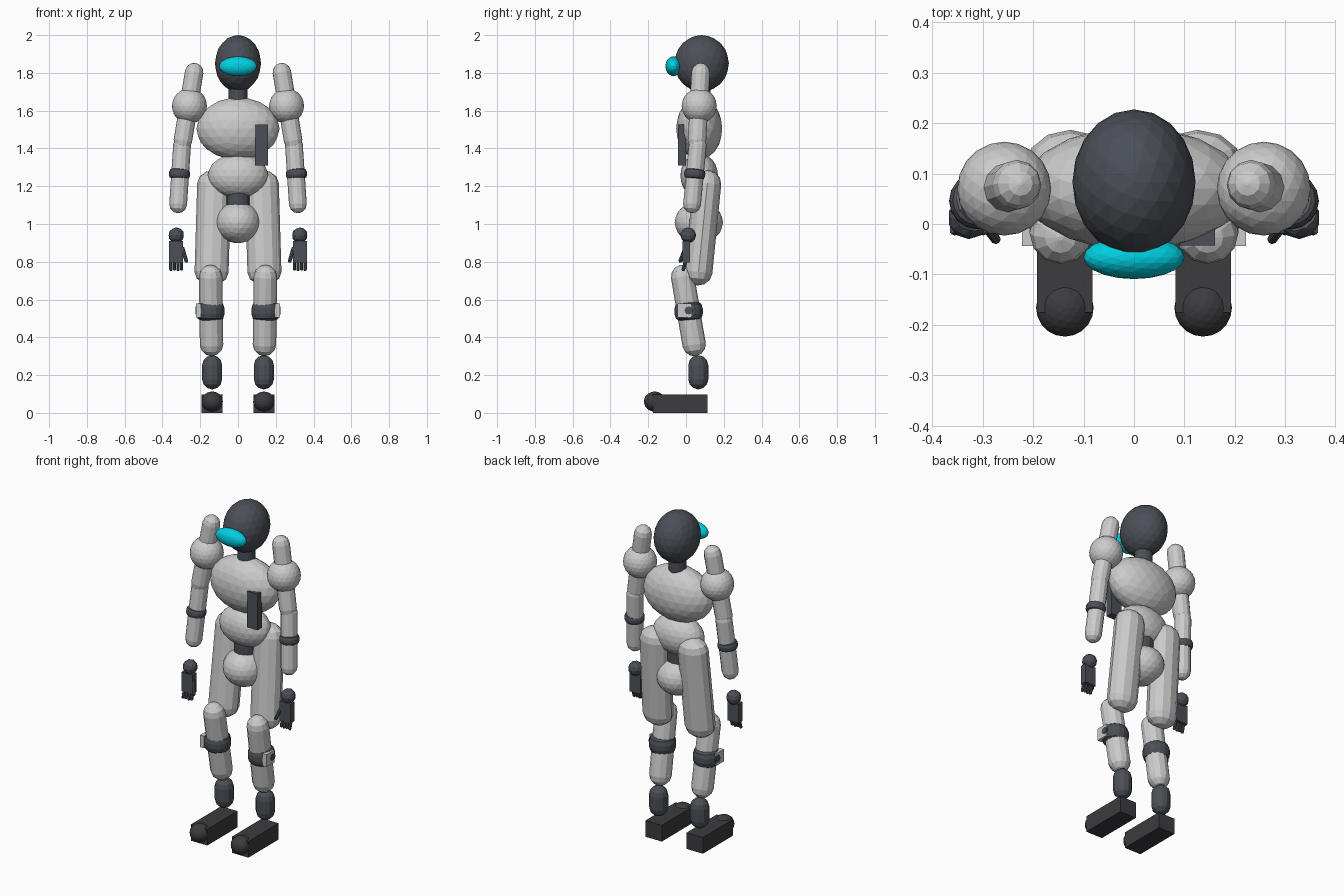
import bpy, bmesh, math
from mathutils import Vector, Matrix

if "Cube" in bpy.data.objects:
    bpy.data.objects.remove(bpy.data.objects["Cube"])


def mat(name, rgb):
    m = bpy.data.materials.new(name)
    m.diffuse_color = (*rgb, 1)
    m.use_nodes = True
    m.node_tree.nodes["Principled BSDF"].inputs["Base Color"].default_value = m.diffuse_color
    return m


LIGHT = mat("light_shell", (0.72, 0.72, 0.74))
DARK = mat("dark_joint", (0.07, 0.08, 0.095))
BLACK = mat("sole_black", (0.045, 0.045, 0.05))
CYAN = mat("visor_cyan", (0.0, 0.62, 0.75))


def finish(name, bm, m, matrix):
    bm.transform(matrix)
    bmesh.ops.recalc_face_normals(bm, faces=bm.faces)
    me = bpy.data.meshes.new(name)
    bm.to_mesh(me)
    bm.free()
    me.materials.append(m)
    ob = bpy.data.objects.new(name, me)
    bpy.context.collection.objects.link(ob)
    return ob


def ball(name, loc, radii, m, sub=3):
    bm = bmesh.new()
    bmesh.ops.create_icosphere(bm, subdivisions=sub, radius=1)
    return finish(name, bm, m, Matrix.LocRotScale(Vector(loc), None, Vector(radii)))


def box(name, lo, hi, m):
    lo, hi = Vector(lo), Vector(hi)
    bm = bmesh.new()
    bmesh.ops.create_cube(bm, size=1)
    return finish(name, bm, m, Matrix.LocRotScale((lo + hi) / 2, None, hi - lo))


def lathe(name, profile, m, matrix, n=12):
    # revolve (radius, height) points round z and cap both ends
    bm = bmesh.new()
    rings = [[bm.verts.new((r * math.cos(2 * math.pi * i / n), r * math.sin(2 * math.pi * i / n), z))
              for i in range(n)] for r, z in profile]
    for a, b in zip(rings, rings[1:]):
        for i in range(n):
            j = (i + 1) % n
            bm.faces.new((a[i], a[j], b[j], b[i]))
    bm.faces.new(rings[0])
    bm.faces.new(rings[-1])
    return finish(name, bm, m, matrix)


def frame(a, b):
    d = b - a
    x = Vector((1, 0, 0))
    x = (x - d.normalized() * x.dot(d.normalized())).normalized()
    z = d.normalized()
    y = z.cross(x)
    return Matrix.Translation(a) @ Matrix((x, y, z)).transposed().to_4x4()


def capsule(name, a, b, r, m, n=12, ysc=1.0, cap=None):
    # a and b are the centres of the rounded ends
    a, b = Vector(a), Vector(b)
    h = cap or r
    L = (b - a).length
    angs = [math.radians(t) for t in (86, 60, 30, 0)]
    prof = [(r * math.cos(t), -h * math.sin(t)) for t in angs]
    prof += [(r * math.cos(t), L + h * math.sin(t)) for t in reversed(angs)]
    return lathe(name, prof, m, frame(a, b) @ Matrix.Diagonal((1, ysc, 1, 1)), n)


def band(name, a, d, r, h, m):
    # rounded collar centred on a, along direction d
    a, d = Vector(a), Vector(d)
    prof = [(r * 0.72, -h), (r * 0.9, -h * 0.8), (r, -h * 0.3), (r, h * 0.3), (r * 0.9, h * 0.8), (r * 0.72, h)]
    return lathe(name, prof, m, frame(a, a + d), 16)


# head, visor, neck
ball("head", (0, 0.083, 1.85), (0.122, 0.144, 0.15), DARK)
ball("visor", (0, -0.066, 1.835), (0.1, 0.043, 0.052), CYAN)
lathe("neck", [(0.05, 0), (0.05, 0.13)], DARK, Matrix.Translation((0, 0.08, 1.62)), 16)

# torso
ball("chest", (0, 0.07, 1.505), (0.22, 0.122, 0.165), LIGHT)
box("chest_panel", (0.09, -0.043, 1.31), (0.16, 0.0, 1.528), DARK)
ball("abdomen", (0, 0.07, 1.255), (0.16, 0.1, 0.118), LIGHT)
lathe("waist_joint", [(0.062, 0), (0.062, 0.1)], DARK, Matrix.Translation((0, 0.07, 1.07)), 16)
ball("pelvis", (0, 0.068, 1.008), (0.12, 0.128, 0.11), LIGHT)

for s, side in ((-1, "right"), (1, "left")):
    def n(part):
        return f"{side}_{part}"

    # arm
    ball(n("shoulder"), (s * 0.257, 0.07, 1.625), (0.093,) * 3, LIGHT)
    capsule(n("upper_arm"), (s * 0.232, 0.078, 1.804), (s * 0.292, 0.058, 1.44), 0.049, LIGHT)
    capsule(n("forearm"), (s * 0.296, 0.062, 1.42), (s * 0.317, 0.032, 1.104), 0.047, LIGHT)
    band(n("forearm_band"), (s * 0.31, 0.046, 1.265), (s * -0.021, 0.03, 0.316), 0.056, 0.026, DARK)

    # hand
    ball(n("wrist"), (s * 0.327, 0.012, 0.94), (0.042,) * 3, DARK, 2)
    box(n("palm"), (s * 0.327 - 0.037, -0.018, 0.795), (s * 0.327 + 0.037, 0.02, 0.91), DARK)
    for i in range(4):
        x = s * (0.299 + 0.0187 * i)
        tip = 0.762 - 0.003 * (i % 2)
        capsule(n(f"finger_{i + 1}"), (x, 0.0, 0.81), (x, -0.014, tip), 0.009, DARK, 8)
    capsule(n("thumb"), (s * 0.293, -0.005, 0.87), (s * 0.274, -0.03, 0.805), 0.01, DARK, 8)

    # leg
    capsule(n("thigh"), (s * 0.126, 0.113, 1.215), (s * 0.14, 0.066, 0.745), 0.09, LIGHT, 12, 0.82, 0.07)
    capsule(n("shin"), (s * 0.145, -0.018, 0.722), (s * 0.14, 0.043, 0.362), 0.062, LIGHT)
    band(n("knee_band"), (s * 0.146, 0.014, 0.538), (0, 0, 1), 0.075, 0.048, DARK)
    x0, x1 = sorted((s * 0.195, s * 0.222))
    box(n("knee_bracket"), (x0, -0.044, 0.505), (x1, 0.028, 0.578), LIGHT)
    lathe(n("knee_pin"), [(0.021, 0), (0.021, 0.04)], DARK,
          Matrix.Translation((s * 0.205, 0.014, 0.542)) @ Matrix.Rotation(s * math.pi / 2, 4, 'Y')
          @ Matrix.Diagonal((1, 1, 0.5, 1)))
    capsule(n("ankle"), (s * 0.137, 0.065, 0.178), (s * 0.137, 0.065, 0.252), 0.053, DARK)

    # foot
    box(n("foot"), (s * 0.137 - 0.055, -0.175, 0.0), (s * 0.137 + 0.055, 0.113, 0.097), BLACK)
    ball(n("toe"), (s * 0.137, -0.166, 0.06), (0.057, 0.057, 0.053), BLACK)
